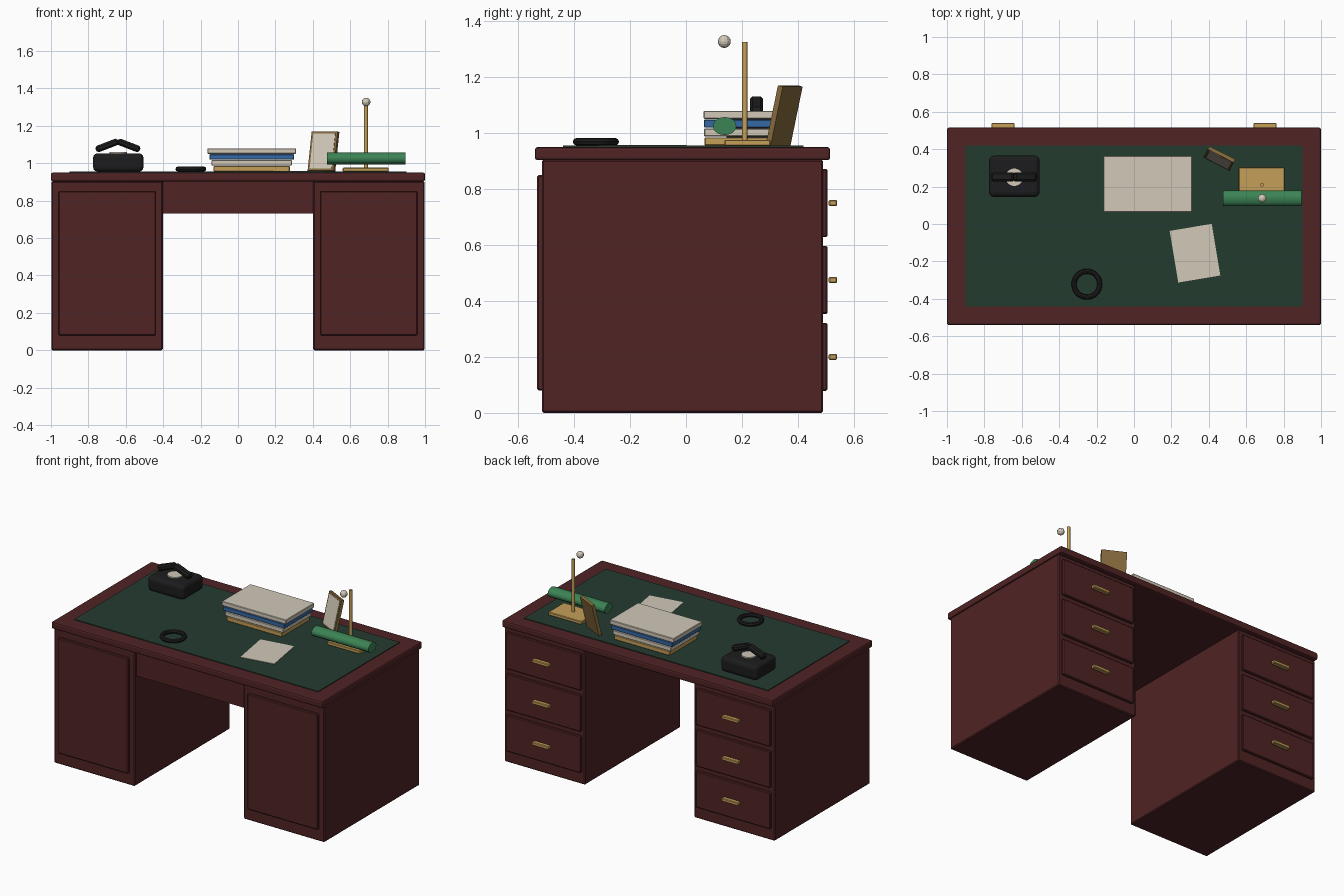
import bpy, bmesh, math
from mathutils import Matrix

cube = bpy.data.objects.get("Cube")
if cube:
    bpy.data.objects.remove(cube, do_unlink=True)


def material(name, rgb):
    m = bpy.data.materials.new(name)
    m.use_nodes = True
    col = (*rgb, 1)
    m.diffuse_color = col
    bsdf = m.node_tree.nodes["Principled BSDF"]
    bsdf.inputs["Base Color"].default_value = col
    bsdf.inputs["Roughness"].default_value = 0.6
    return m


MAHOGANY = material("mahogany", (0.08, 0.017, 0.018))
LEATHER = material("green leather", (0.017, 0.043, 0.028))
BLACK = material("black", (0.012, 0.012, 0.013))
CREAM = material("cream", (0.64, 0.58, 0.48))
BRASS = material("brass", (0.56, 0.35, 0.10))
BLUE = material("blue cover", (0.035, 0.14, 0.37))
GLASS = material("green glass", (0.045, 0.23, 0.09))
BROWN = material("brown wood", (0.24, 0.145, 0.045))


def finish(name, bm, mat, bevel=0.0, segments=1):
    mesh = bpy.data.meshes.new(name)
    bm.to_mesh(mesh)
    bm.free()
    mesh.materials.append(mat)
    obj = bpy.data.objects.new(name, mesh)
    bpy.context.collection.objects.link(obj)
    if bevel:
        mod = obj.modifiers.new("Bevel", 'BEVEL')
        mod.width, mod.segments = bevel, segments
    return obj


def box(name, x, y, z, mat, bevel=0.0, segments=1):
    """Box from its (low, high) range on each axis."""
    bm = bmesh.new()
    bmesh.ops.create_cube(bm, size=1)
    obj = finish(name, bm, mat, bevel, segments)
    spans = (x, y, z)
    obj.data.transform(Matrix.Diagonal([hi - lo for lo, hi in spans] + [1]))
    obj.location = [(lo + hi) / 2 for lo, hi in spans]
    return obj


def cylinder(name, centre, radius, depth, mat, sides=16):
    bm = bmesh.new()
    bmesh.ops.create_cone(bm, cap_ends=True, segments=sides,
                          radius1=radius, radius2=radius, depth=depth)
    obj = finish(name, bm, mat)
    obj.location = centre
    return obj


# Desk top with leather inlay and front apron
box("desk_top", (-1, 1), (-0.54, 0.515), (0.903, 0.95), MAHOGANY, 0.01, 2)
box("leather_inlay", (-0.9, 0.9), (-0.44, 0.42), (0.945, 0.955), LEATHER)
box("apron", (-0.41, 0.41), (-0.495, -0.465), (0.73, 0.904), MAHOGANY)

# Pedestals with front panels, drawers and pulls
for side, s in (("right", -1), ("left", 1)):
    def span(a, b):
        return tuple(sorted((s * a, s * b)))
    box(side + "_pedestal", span(0.402, 0.998), (-0.515, 0.49), (0, 0.904), MAHOGANY, 0.006)
    box(side + "_front_panel", span(0.44, 0.96), (-0.532, -0.51), (0.08, 0.85), MAHOGANY, 0.005)
    for i in range(3):
        z = 0.2 + i * 0.275
        box(f"{side}_drawer_{i + 1}", span(0.425, 0.975), (0.485, 0.505),
            (z - 0.122, z + 0.122), MAHOGANY, 0.005)
        box(f"{side}_drawer_pull_{i + 1}", span(0.638, 0.762), (0.51, 0.54),
            (z - 0.011, z + 0.011), BRASS, 0.004)

# Telephone: body, dial and a bent handset
box("telephone_body", (-0.775, -0.505), (0.145, 0.365), (0.955, 1.053), BLACK, 0.025, 3)
cylinder("telephone_dial", (-0.64, 0.25, 1.055), 0.047, 0.012, CREAM, 20)
for side, s in (("right", -1), ("left", 1)):
    arm = box("handset_" + side + "_half", (-0.064, 0.064), (-0.024, 0.024),
              (-0.018, 0.018), BLACK, 0.01)
    arm.location = (-0.642 + s * 0.058, 0.252, 1.095)
    arm.rotation_euler.y = s * math.radians(21)

# Ring-shaped ashtray
bpy.ops.mesh.primitive_torus_add(major_segments=28, minor_segments=8, major_radius=0.069,
                                 minor_radius=0.0135, location=(-0.252, -0.322, 0.969))
ashtray = bpy.context.object
ashtray.name = "ashtray_ring"
ashtray.data.materials.append(BLACK)
bpy.ops.object.shade_smooth_by_angle()

# Stack of books, each a little wider than the one below
for i, mat in enumerate((BRASS, CREAM, BLUE, CREAM)):
    half = 0.204 + i * 0.011
    z = 0.956 + i * 0.0315
    box(f"book_{i + 1}", (0.073 - half, 0.073 + half), (0.066 - i * 0.001, 0.361 + i * 0.001),
        (z, z + 0.029), mat, 0.003)

# Loose sheet of paper
paper = box("paper_sheet", (0.212, 0.440), (-0.296, -0.016), (0.955, 0.958), CREAM)
paper.rotation_euler.z = math.radians(9.5)

# Leaning picture frame with an inset photograph plate
lean = (Matrix.Translation((0.457, 0.351, 1.063)) @ Matrix.Rotation(math.radians(-27), 4, 'Z')
        @ Matrix.Rotation(math.radians(-13), 4, 'X'))
frame = box("picture_frame", (-0.078, 0.078), (-0.01, 0.01), (-0.108, 0.108), BROWN)
photo = box("picture_plate", (-0.066, 0.066), (-0.0125, -0.0085), (-0.096, 0.096), CREAM)
for part in (frame, photo):
    part.matrix_world = lean @ Matrix.Translation(part.location)

# Desk lamp: base, post, oval shade and small round knob
box("lamp_base", (0.56, 0.805), (0.138, 0.302), (0.955, 0.976), BRASS, 0.003)
cylinder("lamp_post", (0.685, 0.21, 1.15), 0.01, 0.352, BRASS, 12)
shade = cylinder("lamp_shade", (0.685, 0.138, 1.025), 1, 0.42, GLASS, 20)
shade.data.transform(Matrix.Diagonal((0.032, 0.042, 1, 1)))
shade.rotation_euler.y = math.radians(90)
bm = bmesh.new()
bmesh.ops.create_uvsphere(bm, u_segments=12, v_segments=8, radius=0.023)
finish("lamp_knob", bm, CREAM).location = (0.685, 0.137, 1.327)
